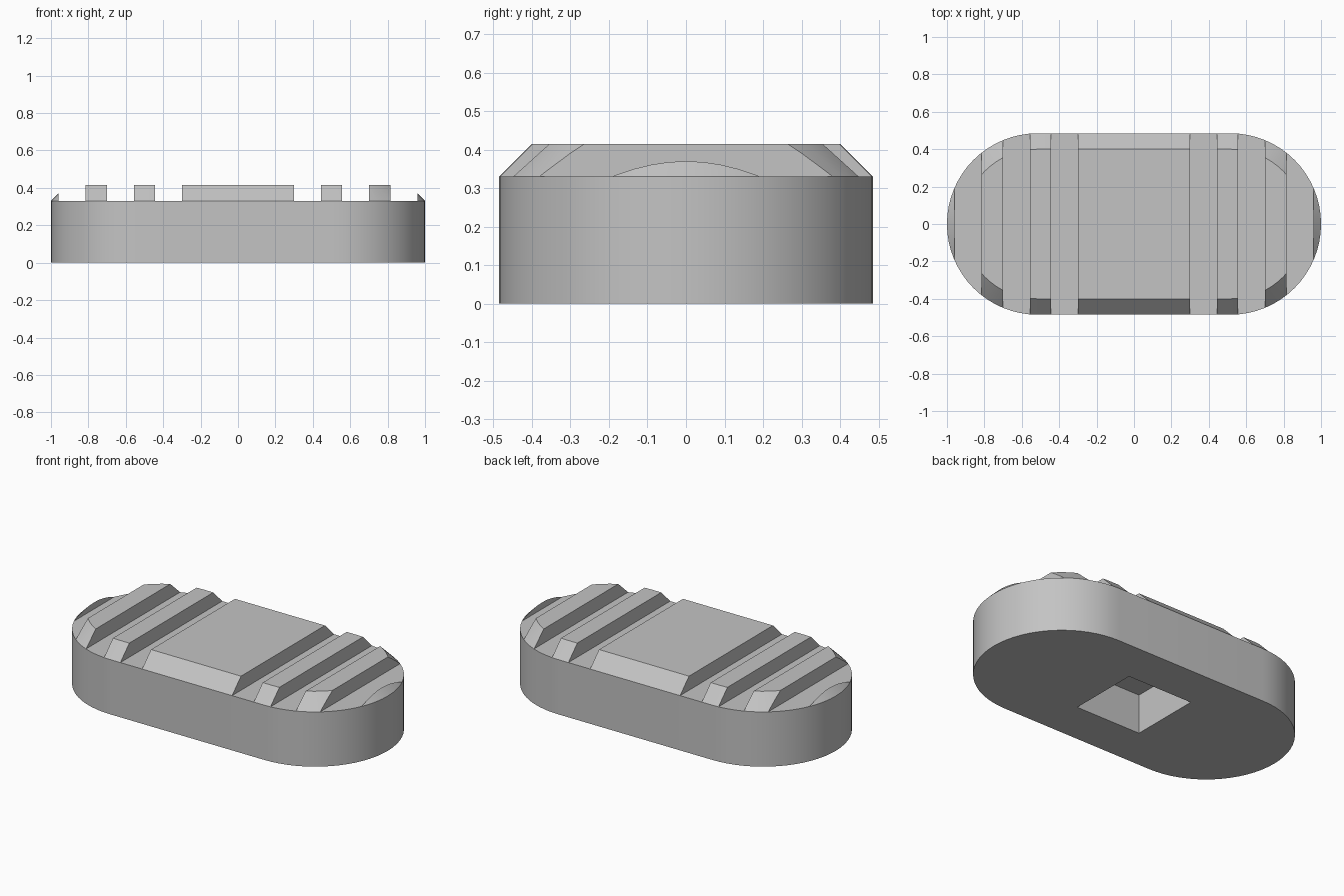
import bpy, bmesh, math
from mathutils import Vector

cube = bpy.data.objects.get("Cube")
if cube:
    bpy.data.objects.remove(cube, do_unlink=True)

HALF_LENGTH, RADIUS = 1.0, 0.485
BODY_TOP, RIB_TOP = 0.33, 0.415
CHAMFER = RIB_TOP - BODY_TOP
SEGMENTS = 32

grey = bpy.data.materials.new("plain grey")
grey.use_nodes = True
colour = (0.55, 0.55, 0.55, 1)
grey.diffuse_color = colour
grey.node_tree.nodes["Principled BSDF"].inputs["Base Color"].default_value = colour


def stadium(bm, radius, z):
    """Ring of vertices around a rounded-end outline."""
    centre = HALF_LENGTH - RADIUS
    ring = []
    for side in (1, -1):
        for i in range(SEGMENTS + 1):
            a = math.pi * (i / SEGMENTS - 0.5)
            ring.append(bm.verts.new((side * (centre + radius * math.cos(a)),
                                      side * radius * math.sin(a), z)))
    return ring


def loft(radius_low, z_low, radius_high, z_high):
    """Closed solid between two stadium outlines."""
    bm = bmesh.new()
    low, high = stadium(bm, radius_low, z_low), stadium(bm, radius_high, z_high)
    for i in range(len(low)):
        j = (i + 1) % len(low)
        bm.faces.new((low[i], low[j], high[j], high[i]))
    bm.faces.new(high)
    bm.faces.new(low[::-1])
    return bm


def make_object(name, bm):
    bmesh.ops.recalc_face_normals(bm, faces=bm.faces[:])
    mesh = bpy.data.meshes.new(name)
    bm.to_mesh(mesh)
    bm.free()
    mesh.materials.append(grey)
    obj = bpy.data.objects.new(name, mesh)
    bpy.context.collection.objects.link(obj)
    return obj


def select_only(obj):
    bpy.ops.object.select_all(action='DESELECT')
    obj.select_set(True)
    bpy.context.view_layer.objects.active = obj


def smooth(obj):
    select_only(obj)
    bpy.ops.object.shade_smooth_by_angle(angle=math.radians(25))


# Main body with a square socket in the underside
body = make_object("body", loft(RADIUS, 0, RADIUS, BODY_TOP))
bm = bmesh.new()
bmesh.ops.create_cube(bm, size=1)
bmesh.ops.scale(bm, vec=(0.44, 0.44, 0.48), verts=bm.verts)
cutter = make_object("socket_cutter", bm)
cutter.hide_render = True
cut = body.modifiers.new("socket", 'BOOLEAN')
cut.operation, cut.solver, cut.object = 'DIFFERENCE', 'EXACT', cutter
select_only(body)
bpy.ops.object.modifier_apply(modifier=cut.name)
bpy.data.objects.remove(cutter, do_unlink=True)
smooth(body)


def rib(name, x0, x1):
    """Slice of the chamfered cap between two x positions."""
    bm = loft(RADIUS, BODY_TOP, RADIUS - CHAMFER, RIB_TOP)
    for x, direction in ((x0, -1), (x1, 1)):
        if abs(x) >= HALF_LENGTH:
            continue
        geom = bm.verts[:] + bm.edges[:] + bm.faces[:]
        cut = bmesh.ops.bisect_plane(bm, geom=geom, plane_co=Vector((x, 0, 0)),
                                     plane_no=Vector((direction, 0, 0)),
                                     clear_outer=True)
        edges = [e for e in cut["geom_cut"] if isinstance(e, bmesh.types.BMEdge)]
        bmesh.ops.edgeloop_fill(bm, edges=edges)
    # The underside rests on the body and is left open
    bmesh.ops.recalc_face_normals(bm, faces=bm.faces[:])
    under = [f for f in bm.faces if f.normal.z < -0.9]
    mesh_obj = make_object(name, bm) if not under else None
    if mesh_obj is None:
        bmesh.ops.delete(bm, geom=under, context='FACES_ONLY')
        mesh_obj = make_object(name, bm)
    smooth(mesh_obj)


# Raised treads, mirrored left and right
rib("centre_pad", -0.30, 0.30)
for name, inner, outer in (("inner_rib", 0.445, 0.555),
                           ("outer_rib", 0.70, 0.815),
                           ("end_lip", 0.96, HALF_LENGTH)):
    rib("left_" + name, inner, outer)
    rib("right_" + name, -outer, -inner)
